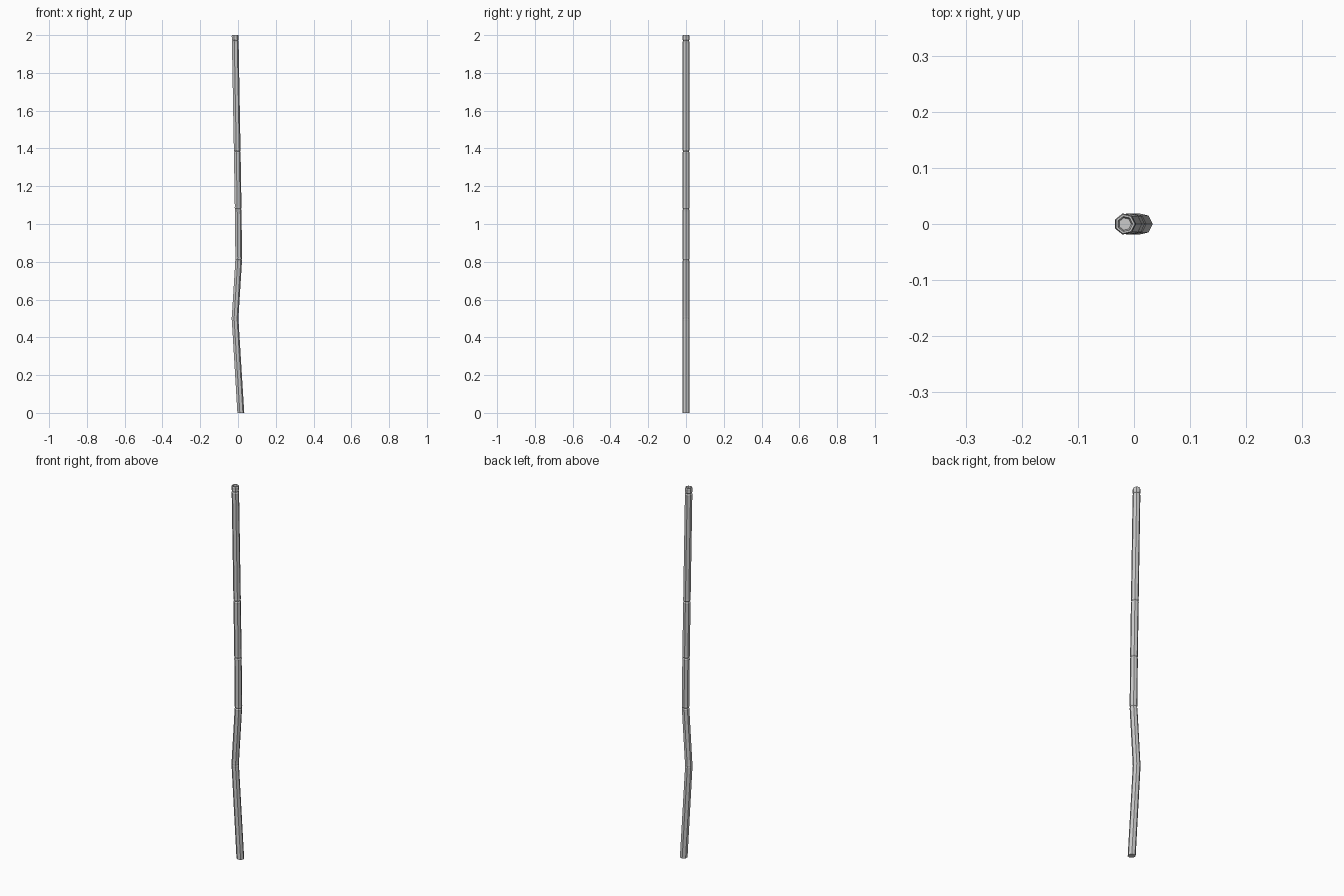
import bpy, bmesh, math
from mathutils import Vector

if "Cube" in bpy.data.objects:
    bpy.data.objects.remove(bpy.data.objects["Cube"])

SIDES = 7
R = 0.0192

# Stalk centre line: (z, x) at each joint
path = [(0.0, 0.014), (0.5, -0.0165), (0.81, 0.003), (1.08, 0.0), (1.385, -0.005), (1.97, -0.0155), (2.0, -0.0162)]


def centre(z):
    for (z0, x0), (z1, x1) in zip(path, path[1:]):
        if z <= z1:
            return x0 + (x1 - x0) * (z - z0) / (z1 - z0)
    return path[-1][1]


# Ring profile: (z, radius), with a pinched groove at each joint
rings = [(0.0, R)]
for z, pinch in [(0.5, 0.96), (0.81, 0.86), (1.08, 0.82), (1.385, 0.82), (1.97, 0.8)]:
    rings += [(z - 0.014, R * 0.97), (z - 0.006, R), (z, R * pinch), (z + 0.006, R), (z + 0.014, R * 0.97)]
# Rim and shallow cup in the top
rings += [(1.994, R), (2.0, R * 0.9), (2.0, R * 0.72), (1.99, R * 0.58)]

bm = bmesh.new()
loops = []
for z, r in rings:
    loops.append([bm.verts.new((centre(z) + r * math.cos(2 * math.pi * i / SIDES),
                                r * math.sin(2 * math.pi * i / SIDES), z)) for i in range(SIDES)])
for a, b in zip(loops, loops[1:]):
    for i in range(SIDES):
        j = (i + 1) % SIDES
        bm.faces.new((a[i], a[j], b[j], b[i]))
bm.faces.new(loops[0][::-1])
bm.faces.new(loops[-1])

mesh = bpy.data.meshes.new("jointed_stalk")
bm.to_mesh(mesh)
bm.free()
stalk = bpy.data.objects.new("jointed_stalk", mesh)
bpy.context.collection.objects.link(stalk)
